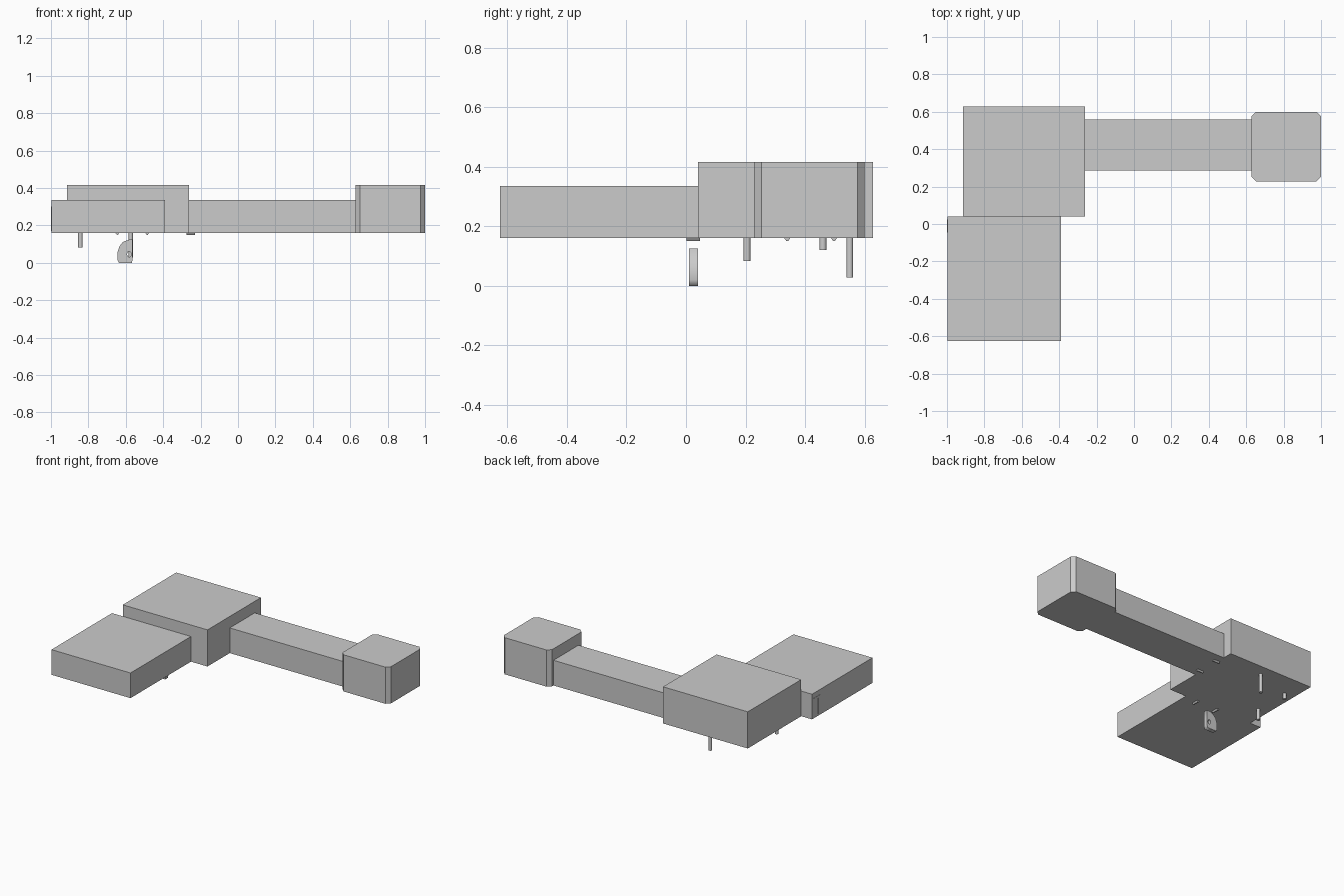
import bpy, bmesh, math

if "Cube" in bpy.data.objects:
    bpy.data.objects.remove(bpy.data.objects["Cube"])

grey = bpy.data.materials.new("plain grey")
grey.diffuse_color = (0.6, 0.6, 0.6, 1)
grey.use_nodes = True
grey.node_tree.nodes["Principled BSDF"].inputs["Base Color"].default_value = grey.diffuse_color

BASE = 0.16  # underside of all the blocks


def finish(name, bm):
    bmesh.ops.recalc_face_normals(bm, faces=bm.faces)
    me = bpy.data.meshes.new(name)
    bm.to_mesh(me)
    bm.free()
    me.materials.append(grey)
    ob = bpy.data.objects.new(name, me)
    bpy.context.collection.objects.link(ob)
    return ob


def box(name, x0, x1, y0, y1, z0, z1, chamfer=0):
    bm = bmesh.new()
    bmesh.ops.create_cube(bm, size=1)
    for v in bm.verts:
        v.co = (x1 if v.co.x > 0 else x0, y1 if v.co.y > 0 else y0, z1 if v.co.z > 0 else z0)
    if chamfer:
        upright = [e for e in bm.edges if abs(e.verts[0].co.z - e.verts[1].co.z) > 0.01]
        bmesh.ops.bevel(bm, geom=upright, offset=chamfer, offset_type='OFFSET',
                        segments=1, affect='EDGES', profile=0.5)
    return finish(name, bm)


def pin(name, x, y, bottom):
    bpy.ops.mesh.primitive_cylinder_add(vertices=16, radius=0.0115, depth=BASE - bottom,
                                        location=(x, y, (BASE + bottom) / 2))
    ob = bpy.context.object
    ob.name = name
    ob.data.materials.append(grey)
    bpy.ops.object.shade_smooth_by_angle()


def clip(name, x, y, along_x):
    # small wedge hanging under a joint between two blocks
    bm = bmesh.new()
    ends = []
    for s in (-0.023, 0.023):
        ring = []
        for w, z in ((-0.01, BASE), (0.01, BASE), (0.003, BASE - 0.01), (-0.003, BASE - 0.01)):
            ring.append(bm.verts.new((x + s, y + w, z) if along_x else (x + w, y + s, z)))
        bm.faces.new(ring)
        ends.append(ring)
    for i in range(4):
        j = (i + 1) % 4
        bm.faces.new((ends[0][i], ends[0][j], ends[1][j], ends[1][i]))
    finish(name, bm)


# main blocks
box("front_block", -0.998, -0.39, -0.625, 0.04, BASE, 0.335)
box("rear_block", -0.915, -0.263, 0.04, 0.628, BASE, 0.415)
box("connecting_corridor", -0.263, 0.63, 0.285, 0.56, BASE, 0.335)
box("end_block", 0.628, 1.0, 0.228, 0.6, BASE, 0.415, chamfer=0.025)

# hanging pins
pin("short_pin", -0.843, 0.46, 0.12)
pin("medium_pin", -0.843, 0.205, 0.083)
pin("long_pin", -0.573, 0.55, 0.028)

# joint clips
for i, (x, y, along) in enumerate([(-0.253, 0.34, True), (-0.253, 0.497, True),
                                   (-0.485, 0.024, False), (-0.645, 0.024, False)]):
    clip(f"joint_clip_{i + 1}", x, y, along)

# bent strip on the left wall
box("wall_strip_upright", -1.0, -0.997, -0.045, -0.028, 0.17, 0.3)
box("wall_strip_arm", -1.0, -0.997, -0.028, 0.025, 0.283, 0.3)

# loose plate with a round hole below the front block
outline = [(-0.637, 0.0), (-0.568, 0.0), (-0.563, 0.02), (-0.563, 0.125), (-0.585, 0.123),
           (-0.615, 0.112), (-0.634, 0.088), (-0.643, 0.06), (-0.643, 0.012)]
hole = [(-0.582 + 0.011 * math.cos(t * math.pi / 6), 0.046 + 0.015 * math.sin(t * math.pi / 6))
        for t in range(12)]
cu = bpy.data.curves.new("hanging_plate", 'CURVE')
cu.dimensions = '2D'
cu.fill_mode = 'BOTH'
cu.extrude = 0.015
for pts in (outline, hole):
    sp = cu.splines.new('POLY')
    sp.points.add(len(pts) - 1)
    for p, (x, z) in zip(sp.points, pts):
        p.co = (x, z, 0, 1)
    sp.use_cyclic_u = True
cu.materials.append(grey)
plate = bpy.data.objects.new("hanging_plate", cu)
plate.location.y = 0.025
plate.rotation_euler.x = math.pi / 2
bpy.context.collection.objects.link(plate)
